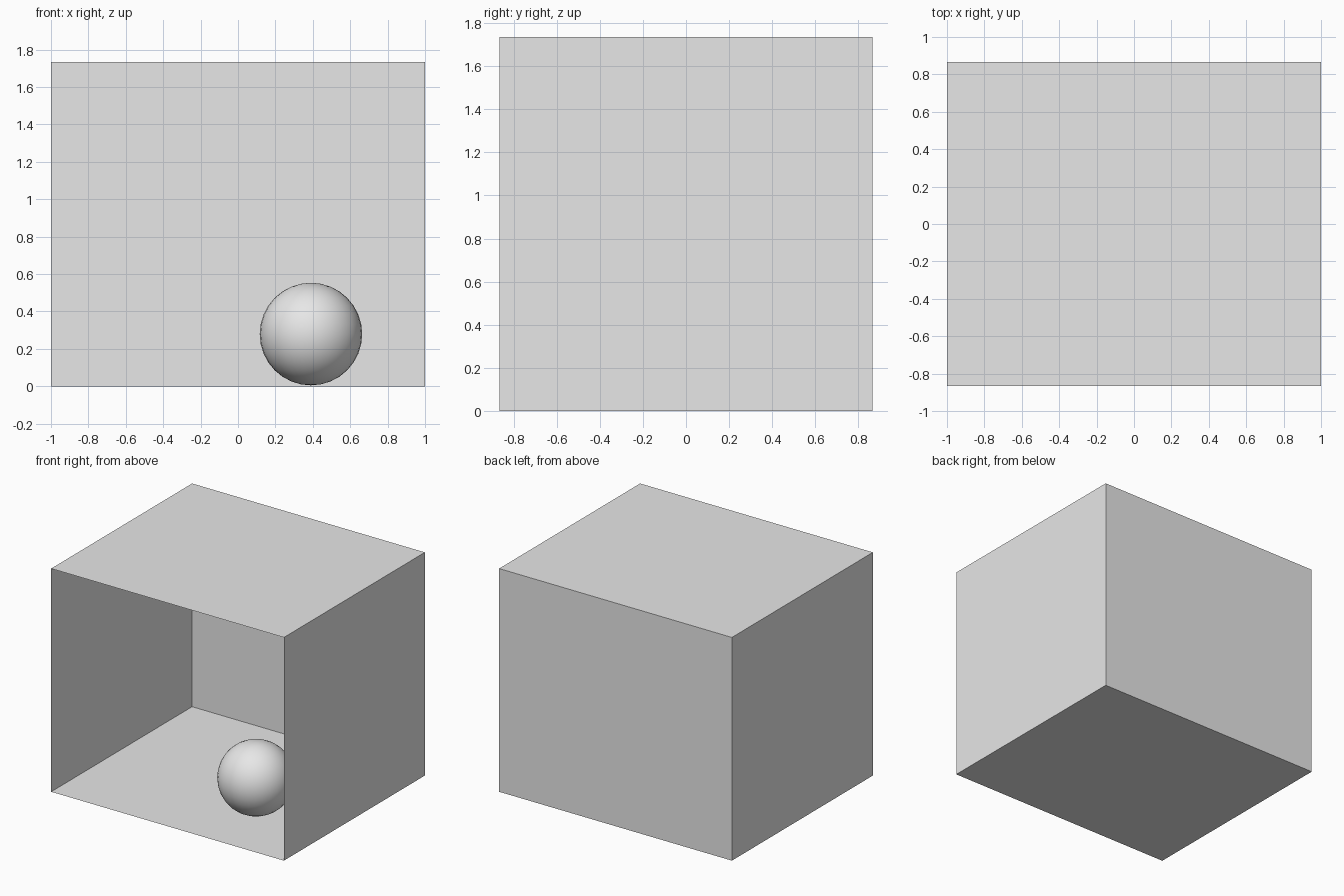
import bpy
import bmesh
from mathutils import Matrix, Vector

cube = bpy.data.objects.get("Cube")
if cube:
    bpy.data.objects.remove(cube, do_unlink=True)

WIDTH, DEPTH, HEIGHT = 2.0, 1.73, 1.734

# One pale grey for everything
grey = bpy.data.materials.new("pale_grey")
grey.use_nodes = True
colour = (0.8, 0.8, 0.8, 1.0)
grey.diffuse_color = colour
grey.node_tree.nodes["Principled BSDF"].inputs["Base Color"].default_value = colour


def add_part(name, bm, smooth=False):
    """Turn a bmesh into a named, coloured object."""
    mesh = bpy.data.meshes.new(name)
    for face in bm.faces:
        face.smooth = smooth
    bm.to_mesh(mesh)
    bm.free()
    mesh.materials.append(grey)
    obj = bpy.data.objects.new(name, mesh)
    bpy.context.collection.objects.link(obj)
    return obj


# Room: thin-walled box, open at the front, faces turned inward
bm = bmesh.new()
bmesh.ops.create_cube(bm, size=1.0)
bm.normal_update()
front = [f for f in bm.faces if f.normal.y < -0.5]
bmesh.ops.delete(bm, geom=front, context="FACES_ONLY")
bmesh.ops.scale(bm, vec=(WIDTH, DEPTH, HEIGHT), verts=bm.verts)
bmesh.ops.translate(bm, vec=(0, 0, HEIGHT / 2), verts=bm.verts)
bmesh.ops.reverse_faces(bm, faces=bm.faces)
add_part("room", bm)

# Ceiling light: a flat panel just under the ceiling, facing down
bm = bmesh.new()
bmesh.ops.create_grid(bm, x_segments=1, y_segments=1, size=0.18)
bmesh.ops.reverse_faces(bm, faces=bm.faces)
bmesh.ops.translate(bm, vec=(0, 0, HEIGHT - 0.014), verts=bm.verts)
add_part("ceiling_light", bm)

# Ball resting on the floor
bm = bmesh.new()
bmesh.ops.create_uvsphere(bm, u_segments=32, v_segments=16, radius=0.274,
                          matrix=Matrix.Translation(Vector((0.39, -0.335, 0.279))))
add_part("ball", bm, smooth=True)
